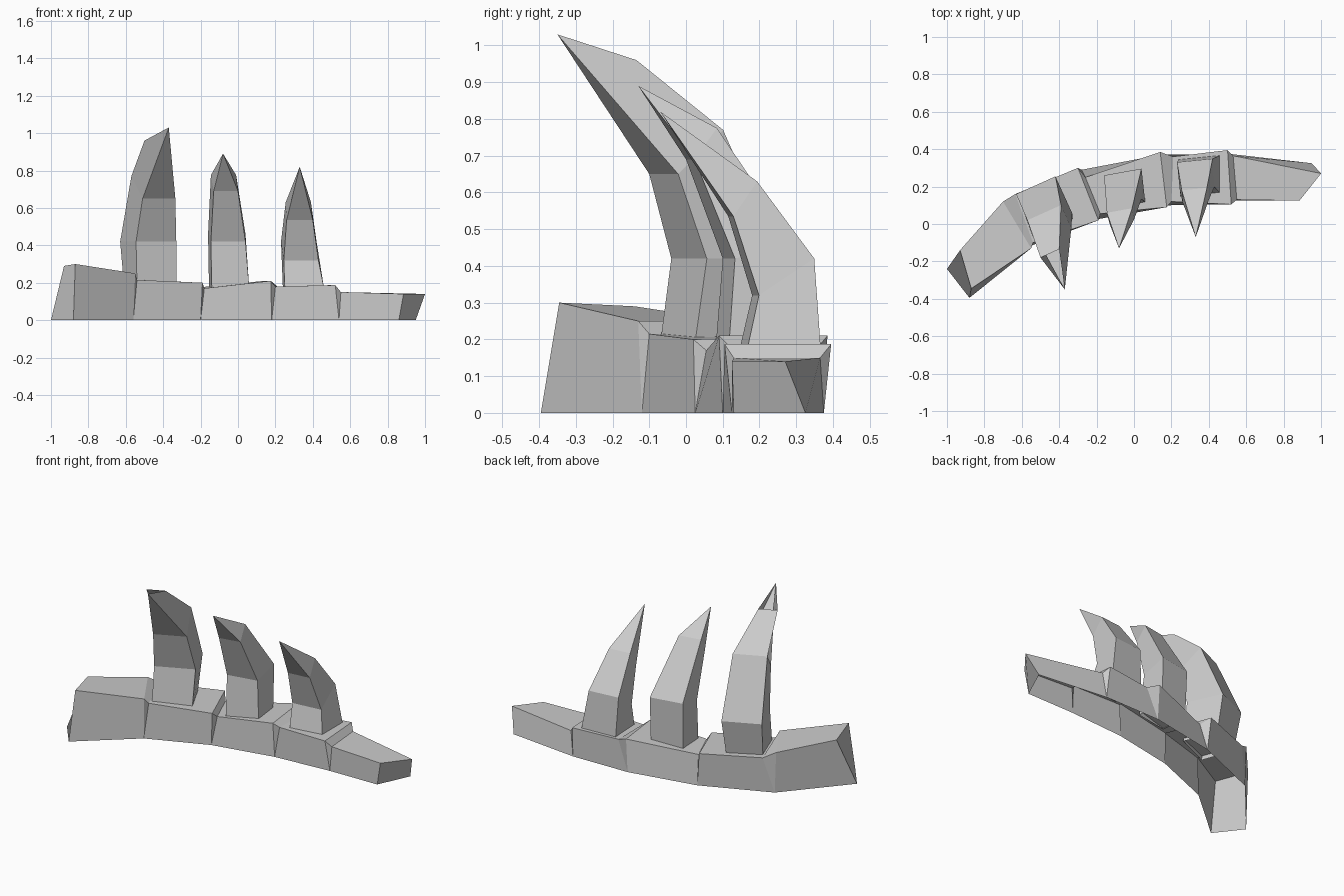
import bpy, bmesh

if "Cube" in bpy.data.objects:
    bpy.data.objects.remove(bpy.data.objects["Cube"])


def finish(name, bm):
    bmesh.ops.remove_doubles(bm, verts=bm.verts, dist=0.0005)
    bmesh.ops.recalc_face_normals(bm, faces=bm.faces)
    mesh = bpy.data.meshes.new(name)
    bm.to_mesh(mesh)
    bm.free()
    obj = bpy.data.objects.new(name, mesh)
    bpy.context.collection.objects.link(obj)


def loft(name, rings, closed):
    """Skin a row of equal cross-sections, leaving the ends open."""
    bm = bmesh.new()
    rows = [[bm.verts.new(p) for p in ring] for ring in rings]
    n = len(rows[0])
    for a, b in zip(rows, rows[1:]):
        for i in range(n if closed else n - 1):
            j = (i + 1) % n
            bm.faces.new((a[i], a[j], b[j], b[i]))
    bm.verts.ensure_lookup_table()
    if not closed:  # end caps of the wall
        bm.faces.new(rows[0])
        bm.faces.new(rows[-1])
    finish(name, bm)


# Curved wall, open underneath: ground joints (front xy, back xy)
ground = [
    ((-.88, -.395), (-1, -.24)), ((-.56, -.12), (-.69, .12)),
    ((-.20, .025), (-.28, .29)), ((.18, .10), (.14, .37)),
    ((.54, .125), (.51, .375)), ((.86, .13), (.95, .325)),
]
# Top of each of the five blocks: start front/back, end front/back
blocks = [
    ((-.87, -.345, .30), (-.93, -.14, .29), (-.55, -.13, .25), (-.70, .12, .25)),
    ((-.54, -.10, .215), (-.635, .16, .215), (-.19, .02, .20), (-.30, .30, .205)),
    ((-.18, .055, .17), (-.26, .25, .17), (.175, .09, .21), (.14, .385, .21)),
    ((.20, .12, .18), (.21, .36, .18), (.52, .105, .187), (.50, .395, .187)),
    ((.55, .13, .15), (.53, .365, .15), (.885, .125, .14), (1, .27, .14)),
]
sections = []
for i, (f0, b0, f1, b1) in enumerate(blocks):
    for k, front, back in ((i, f0, b0), (i + 1, f1, b1)):
        gf, gb = ground[k]
        sections.append(((*gf, 0), front, back, (*gb, 0)))
loft("wall", sections, False)


def spike(name, skew, rings):
    """Each ring: front edge and back edge as (x left, x right, y left, z)."""
    out = []
    for (fl, fr, fy, fz), (bl, br, by, bz) in rings:
        out.append(((fl, fy, fz), (fr, fy + skew * (fr - fl), fz),
                    (br, by + skew * (br - bl), bz), (bl, by, bz)))
    loft(name, out, True)


# Three forward-curving spikes
spike("left_spike", .45, [
    ((-.54, -.33, -.07, .19), (-.61, -.42, .12, .19)),
    ((-.545, -.33, -.04, .42), (-.63, -.42, .16, .42)),
    ((-.51, -.335, -.10, .65), (-.57, -.39, .02, .77)),
    ((-.37, -.37, -.35, 1.03), (-.50, -.40, -.18, .96)),
])
spike("middle_spike", .18, [
    ((-.14, .06, .08, .17), (-.155, .04, .25, .17)),
    ((-.145, .04, .10, .42), (-.16, .04, .26, .46)),
    ((-.13, 0, 0, .69), (-.145, -.01, .06, .775)),
    ((-.08, -.08, -.13, .89), (-.08, -.08, -.13, .89)),
])
spike("right_spike", .1, [
    ((.25, .46, .145, .17), (.24, .46, .345, .17)),
    ((.245, .43, .18, .32), (.23, .42, .33, .42)),
    ((.26, .40, .115, .535), (.255, .39, .18, .63)),
    ((.33, .33, -.07, .82), (.33, .33, -.07, .82)),
])
